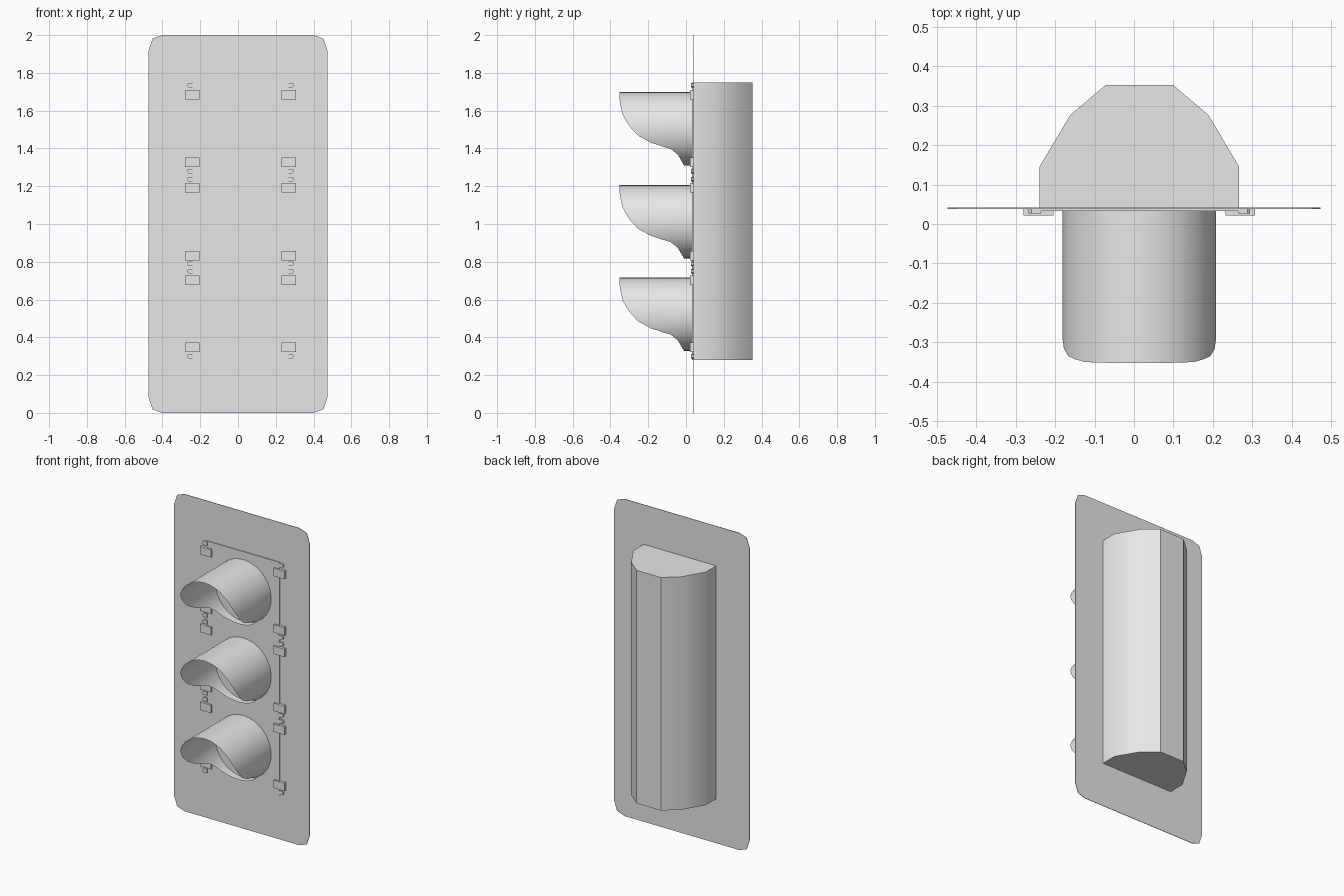
import bpy, bmesh, math

cube = bpy.data.objects.get("Cube")
if cube:
    bpy.data.objects.remove(cube, do_unlink=True)

grey = bpy.data.materials.new("light grey")
grey.use_nodes = True
grey.diffuse_color = (0.8, 0.8, 0.8, 1)
grey.node_tree.nodes["Principled BSDF"].inputs["Base Color"].default_value = (0.8, 0.8, 0.8, 1)

AXIS_X = 0.0135   # centre line of the signal body
DOOR_Y = 0.033    # front face of the body


def finish(name, bm, smooth=None):
    bmesh.ops.recalc_face_normals(bm, faces=bm.faces)
    mesh = bpy.data.meshes.new(name)
    bm.to_mesh(mesh)
    bm.free()
    mesh.materials.append(grey)
    obj = bpy.data.objects.new(name, mesh)
    bpy.context.collection.objects.link(obj)
    if smooth:
        bpy.ops.object.select_all(action="DESELECT")
        obj.select_set(True)
        bpy.context.view_layer.objects.active = obj
        bpy.ops.object.shade_smooth_by_angle(angle=math.radians(smooth))
    return obj


def prism(name, points, offset, smooth=None):
    """Extrude a flat outline of 3D points along an offset."""
    bm = bmesh.new()
    face = bm.faces.new([bm.verts.new(p) for p in points])
    moved = bmesh.ops.extrude_face_region(bm, geom=[face])["geom"]
    bmesh.ops.translate(bm, vec=offset,
                        verts=[v for v in moved if isinstance(v, bmesh.types.BMVert)])
    return finish(name, bm, smooth)


# Thin backplate with clipped round corners
corner = [(0.473, 0.92), (0.452, 0.982), (0.40, 1.0)]
outline = corner + [(-x, z) for x, z in reversed(corner)]
outline += [(-x, -z) for x, z in outline]
prism("backplate", [(x, 0.0385, z + 1) for x, z in outline], (0, 0.003, 0))

# Signal body with a faceted, softly shaded back
half = [(0.2535, DOOR_Y), (0.2535, 0.145), (0.175, 0.277), (0.085, 0.353)]
section = half + [(-x, y) for x, y in reversed(half)]
prism("signal_body", [(AXIS_X + x, y, 0.28) for x, y in section], (0, 0, 1.47), 40)

# Visors: tubes whose front edge is cut back towards the bottom
RADIUS, SIDES = 0.195, 32
CUT = [(0.195, -0.353), (0.135, -0.350), (0.065, -0.333), (0.015, -0.302),
       (-0.035, -0.258), (-0.075, -0.185), (-0.098, -0.095), (-0.13, -0.048),
       (-0.195, -0.010)]


def cut_y(z):
    for (z0, y0), (z1, y1) in zip(CUT, CUT[1:]):
        if z >= z1:
            return y0 + (y1 - y0) * (z0 - z) / (z0 - z1)
    return CUT[-1][1]


def visor(name, centre_z):
    bm = bmesh.new()
    pairs = []
    for i in range(SIDES):
        a = math.tau * i / SIDES
        x, z = RADIUS * math.sin(a), RADIUS * math.cos(a)
        pairs.append([bm.verts.new((AXIS_X + x, y, centre_z + z))
                      for y in (DOOR_Y, cut_y(z))])
    for i in range(SIDES):
        a, b = pairs[i - 1], pairs[i]
        bm.faces.new((a[0], b[0], b[1], a[1]))
    finish(name, bm, 40)


for label, z in (("top", 1.505), ("middle", 1.012), ("bottom", 0.522)):
    visor(label + "_visor", z)

# Door clips and rounded hinge tabs along both sides
CLIPS = (1.684, 1.328, 1.193, 0.833, 0.702, 0.347)
TABS = (1.735, 1.28, 1.238, 0.79, 0.75, 0.30)
for side, s in (("left", 1), ("right", -1)):
    for i, z in enumerate(CLIPS):
        rect = [(0.218, -0.025), (0.294, -0.025), (0.294, 0.025), (0.218, 0.025)]
        prism(f"{side}_clip_{i + 1}",
              [(AXIS_X + s * x, 0.022, z + dz) for x, dz in rect], (0, 0.017, 0))
    for i, z in enumerate(TABS):
        shape = [(0.25, -0.012), (0.274, -0.012), (0.281, -0.006),
                 (0.281, 0.006), (0.274, 0.012), (0.25, 0.012)]
        prism(f"{side}_hinge_tab_{i + 1}",
              [(AXIS_X + s * x, 0.027, z + dz) for x, dz in shape], (0, 0.012, 0))
